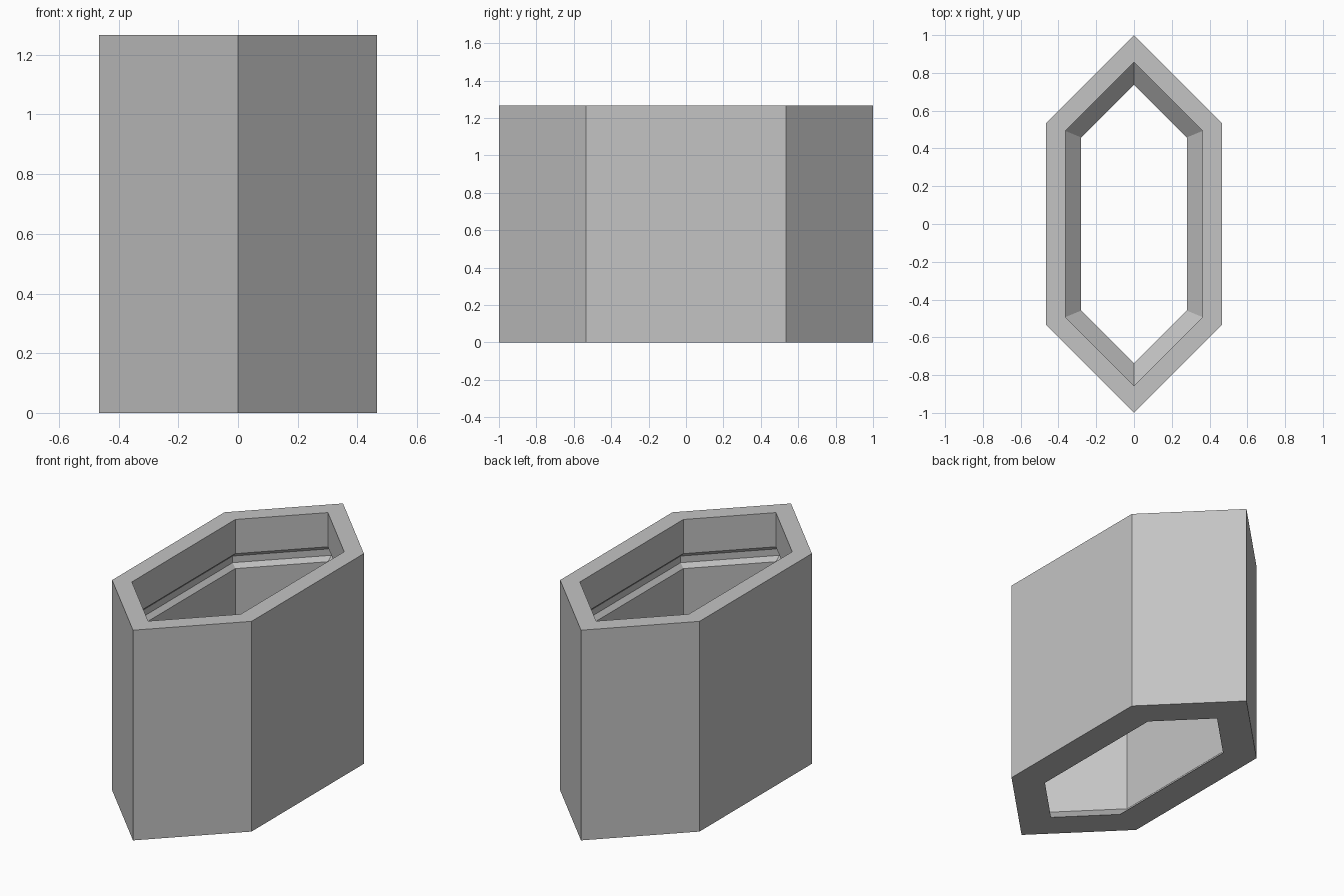
import bpy
import bmesh
import math

cube = bpy.data.objects.get("Cube")
if cube:
    bpy.data.objects.remove(cube, do_unlink=True)

HALF_WIDTH = 0.465
TIP = 1.0
HEIGHT = 1.267
WALL = 0.102      # wall thickness
LIP = 0.185       # inset of the bottom opening
GROOVE = 0.025    # groove depth
GROOVE_TOP = HEIGHT - 0.206
GROOVE_LOW = GROOVE_TOP - 0.09


def hexagon(inset):
    """Stretched hexagon with right-angled tips, offset inward."""
    w = HALF_WIDTH - inset
    tip = TIP - inset * math.sqrt(2)
    side = tip - w
    return [(0, -tip), (w, -side), (w, side), (0, tip), (-w, side), (-w, -side)]


# Closed wall section as (inset, height), outside first, then down the bore
section = [
    (0, 0),
    (0, HEIGHT),
    (WALL, HEIGHT),
    (WALL, GROOVE_TOP),
    (WALL - GROOVE, GROOVE_TOP - GROOVE),
    (WALL - GROOVE, GROOVE_LOW + GROOVE),
    (WALL, GROOVE_LOW),
    (WALL, LIP - WALL),
    (LIP, 0),
]

# Loft the section around the hexagon
bm = bmesh.new()
rings = [[bm.verts.new((x, y, z)) for x, y in hexagon(d)] for d, z in section]
for i, ring in enumerate(rings):
    following = rings[(i + 1) % len(rings)]
    for j in range(6):
        k = (j + 1) % 6
        bm.faces.new((ring[j], ring[k], following[k], following[j]))
bmesh.ops.recalc_face_normals(bm, faces=bm.faces)

mesh = bpy.data.meshes.new("hexagonal_sleeve")
bm.to_mesh(mesh)
bm.free()
sleeve = bpy.data.objects.new("hexagonal_sleeve", mesh)
bpy.context.collection.objects.link(sleeve)

# Plain grey
grey = bpy.data.materials.new("plain_grey")
grey.use_nodes = True
colour = (0.55, 0.55, 0.55, 1)
grey.diffuse_color = colour
grey.node_tree.nodes["Principled BSDF"].inputs["Base Color"].default_value = colour
mesh.materials.append(grey)
